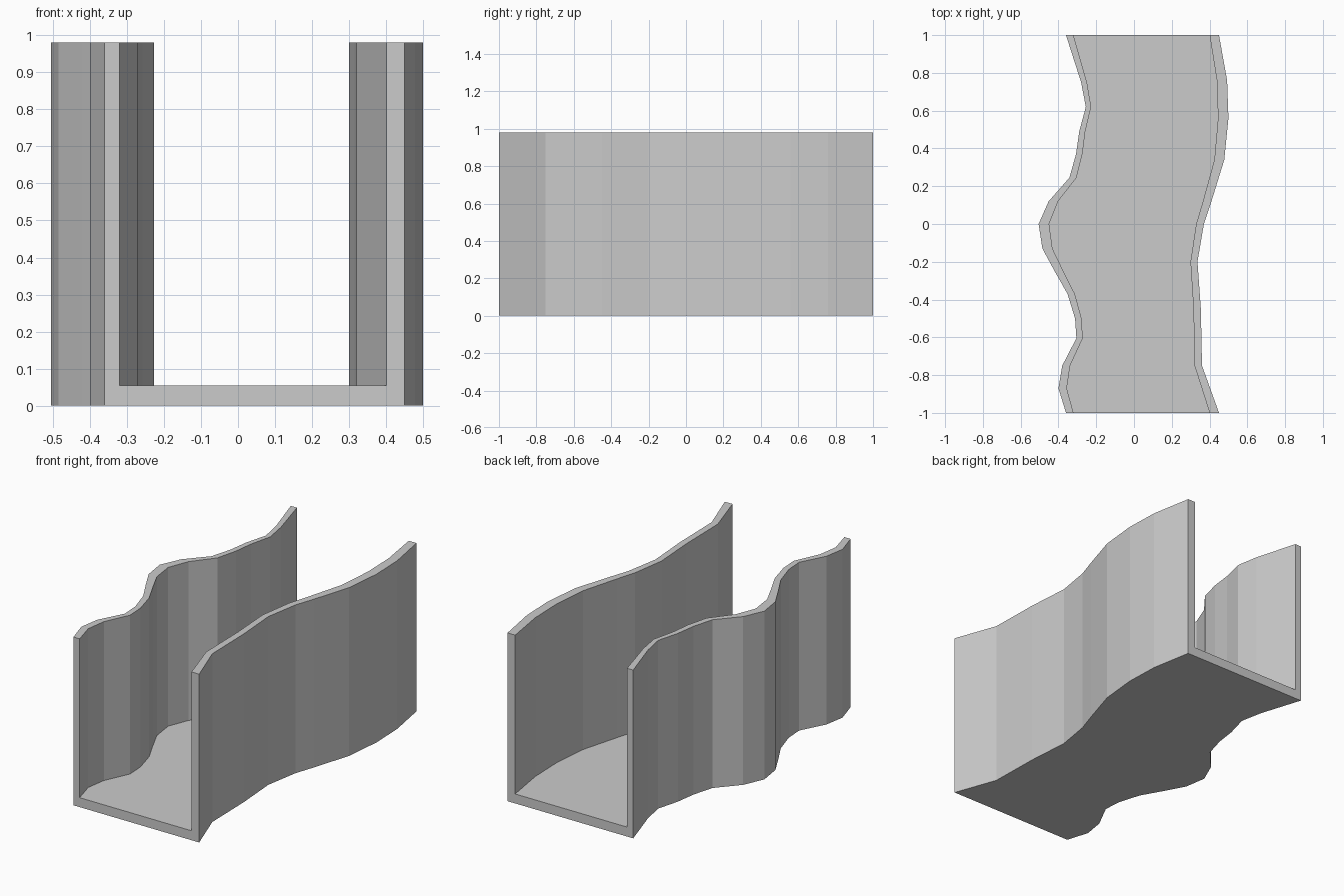
import bpy
import bmesh

cube = bpy.data.objects.get("Cube")
if cube:
    bpy.data.objects.remove(cube, do_unlink=True)

HEIGHT = 0.98
FLOOR = 0.055
INNER = 0.89  # inner wall width relative to outer

# Plan curves of the two wavy walls, as (x, y)
RIGHT_CURVE = [(-0.36, 1), (-0.28, 0.75), (-0.255, 0.62), (-0.29, 0.49),
               (-0.307, 0.37), (-0.342, 0.245), (-0.452, 0.12), (-0.505, 0),
               (-0.485, -0.13), (-0.42, -0.25), (-0.352, -0.37), (-0.312, -0.5),
               (-0.305, -0.605), (-0.38, -0.75), (-0.4, -0.87), (-0.36, -1)]
LEFT_CURVE = [(0.45, -1), (0.36, -0.75), (0.354, -0.45), (0.336, -0.2),
              (0.37, 0), (0.41, 0.12), (0.478, 0.34), (0.5, 0.56),
              (0.493, 0.76), (0.45, 1)]

grey = bpy.data.materials.new("plain_grey")
grey.use_nodes = True
color = (0.6, 0.6, 0.6, 1)
grey.diffuse_color = color
grey.node_tree.nodes["Principled BSDF"].inputs["Base Color"].default_value = color


def prism(name, outline, z0, z1):
    """Extrude a plan outline between two heights."""
    bm = bmesh.new()
    base = bm.faces.new([bm.verts.new((x, y, z0)) for x, y in outline])
    top = bmesh.ops.extrude_face_region(bm, geom=[base])["geom"]
    verts = [v for v in top if isinstance(v, bmesh.types.BMVert)]
    bmesh.ops.translate(bm, verts=verts, vec=(0, 0, z1 - z0))
    bmesh.ops.recalc_face_normals(bm, faces=bm.faces)
    mesh = bpy.data.meshes.new(name)
    bm.to_mesh(mesh)
    bm.free()
    mesh.materials.append(grey)
    obj = bpy.data.objects.new(name, mesh)
    bpy.context.collection.objects.link(obj)
    return obj


def overrun(curve):
    """Narrow a curve to the inner wall and run it past both open ends."""
    pts = [(x * INNER, y) for x, y in curve]
    first, last = pts[0], pts[-1]
    return [(first[0], first[1] * 1.1)] + pts + [(last[0], last[1] * 1.1)]


# Solid wavy block, hollowed from above to leave a floor and two walls
channel = prism("wavy_channel", RIGHT_CURVE + LEFT_CURVE, 0, HEIGHT)
cutter = prism("channel_cutter", overrun(RIGHT_CURVE) + overrun(LEFT_CURVE),
               FLOOR, HEIGHT + 0.2)
cutter.hide_render = True

hollow = channel.modifiers.new("hollow", 'BOOLEAN')
hollow.operation = 'DIFFERENCE'
hollow.solver = 'EXACT'
hollow.object = cutter

# Bake the cut and drop the cutter
bpy.context.view_layer.objects.active = channel
channel.select_set(True)
bpy.ops.object.modifier_apply(modifier=hollow.name)
bpy.data.objects.remove(cutter, do_unlink=True)
